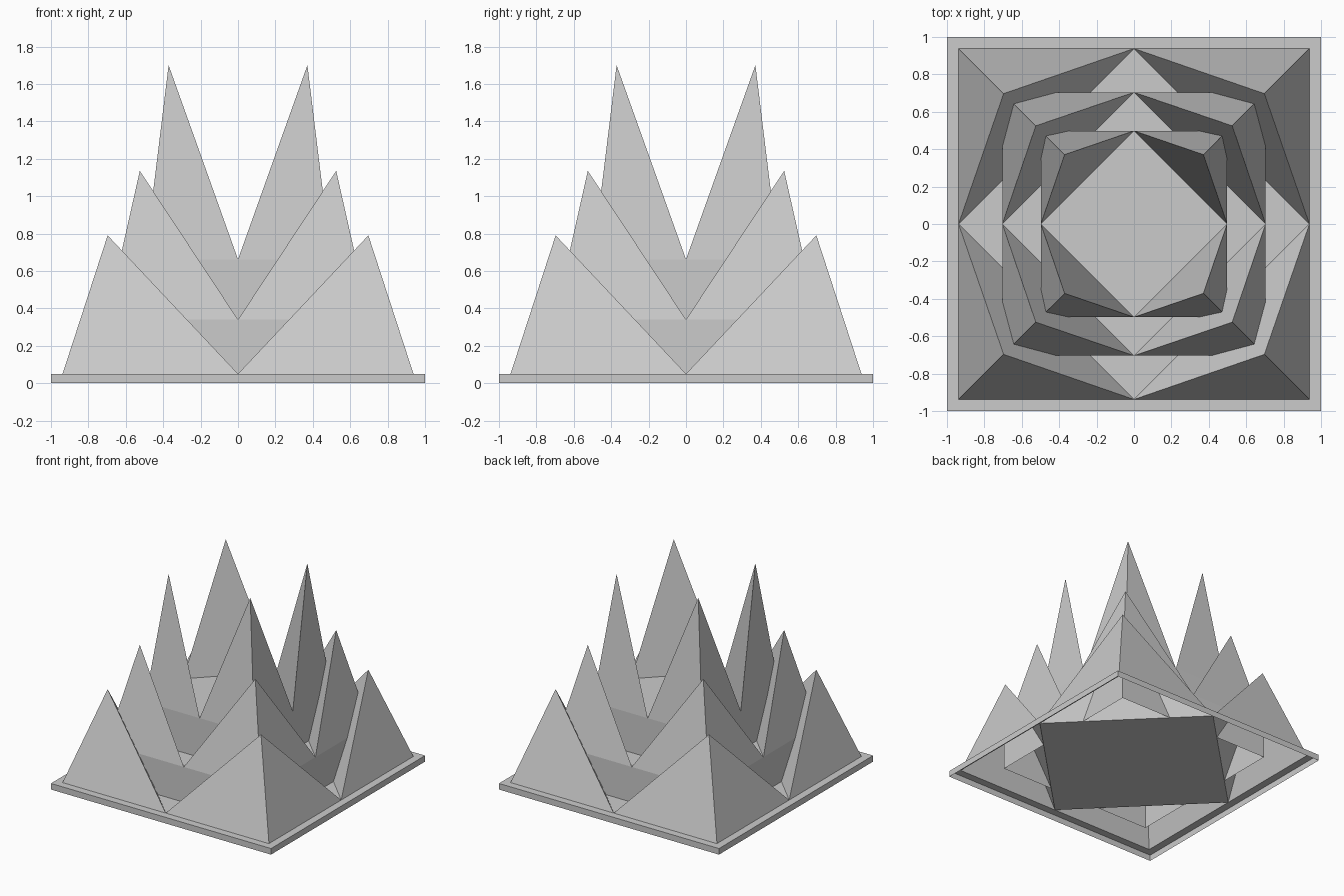
import bpy
import bmesh

if "Cube" in bpy.data.objects:
    bpy.data.objects.remove(bpy.data.objects["Cube"])


def make_object(name, faces):
    """Build a flat-shaded mesh from polygons given as point lists, sharing corners."""
    bm = bmesh.new()
    for pts in faces:
        bm.faces.new([bm.verts.new(p) for p in pts])
    bmesh.ops.remove_doubles(bm, verts=bm.verts, dist=1e-5)
    bmesh.ops.recalc_face_normals(bm, faces=bm.faces)
    mesh = bpy.data.meshes.new(name)
    bm.to_mesh(mesh)
    bm.free()
    obj = bpy.data.objects.new(name, mesh)
    bpy.context.collection.objects.link(obj)
    return obj


def around(pts):
    """Repeat a polygon at the four quarter turns."""
    out = []
    for _ in range(4):
        out.append(pts)
        pts = [(-y, x, z) for x, y, z in pts]
    return out


def crown(name, half, z, peak, top, wall_bottom=None):
    """Diamond floor with four folded corner peaks, optionally on open square walls."""
    a, b = (half, 0, z), (0, half, z)
    corner, tip = (half, half, z), (peak, peak, top)
    faces = [[a, b, (-half, 0, z), (0, -half, z)]]          # diamond floor
    faces += around([a, corner, tip])                       # outer slopes
    faces += around([corner, b, tip])
    faces += around([b, a, tip])                            # inner slopes
    if wall_bottom is not None:                             # upright walls
        low = wall_bottom
        faces += around([(half, -half, low), (half, half, low),
                         corner, a, (half, -half, z)])
    return make_object(name, faces)


# Shallow base: outer walls and a narrow top ledge, open underneath
R, H, INNER = 1.0, 0.05, 0.938
make_object("base_rim",
            around([(R, -R, 0), (R, R, 0), (R, R, H), (R, -R, H)])
            + around([(R, -R, H), (R, R, H), (INNER, INNER, H), (INNER, -INNER, H)]))

# Three nested tiers of corner peaks
crown("lower_peaks", INNER, H, 0.697, 0.79)
crown("middle_peaks", 0.704, 0.34, 0.525, 1.135, H)
crown("upper_peaks", 0.498, 0.662, 0.371, 1.70, 0.34)
